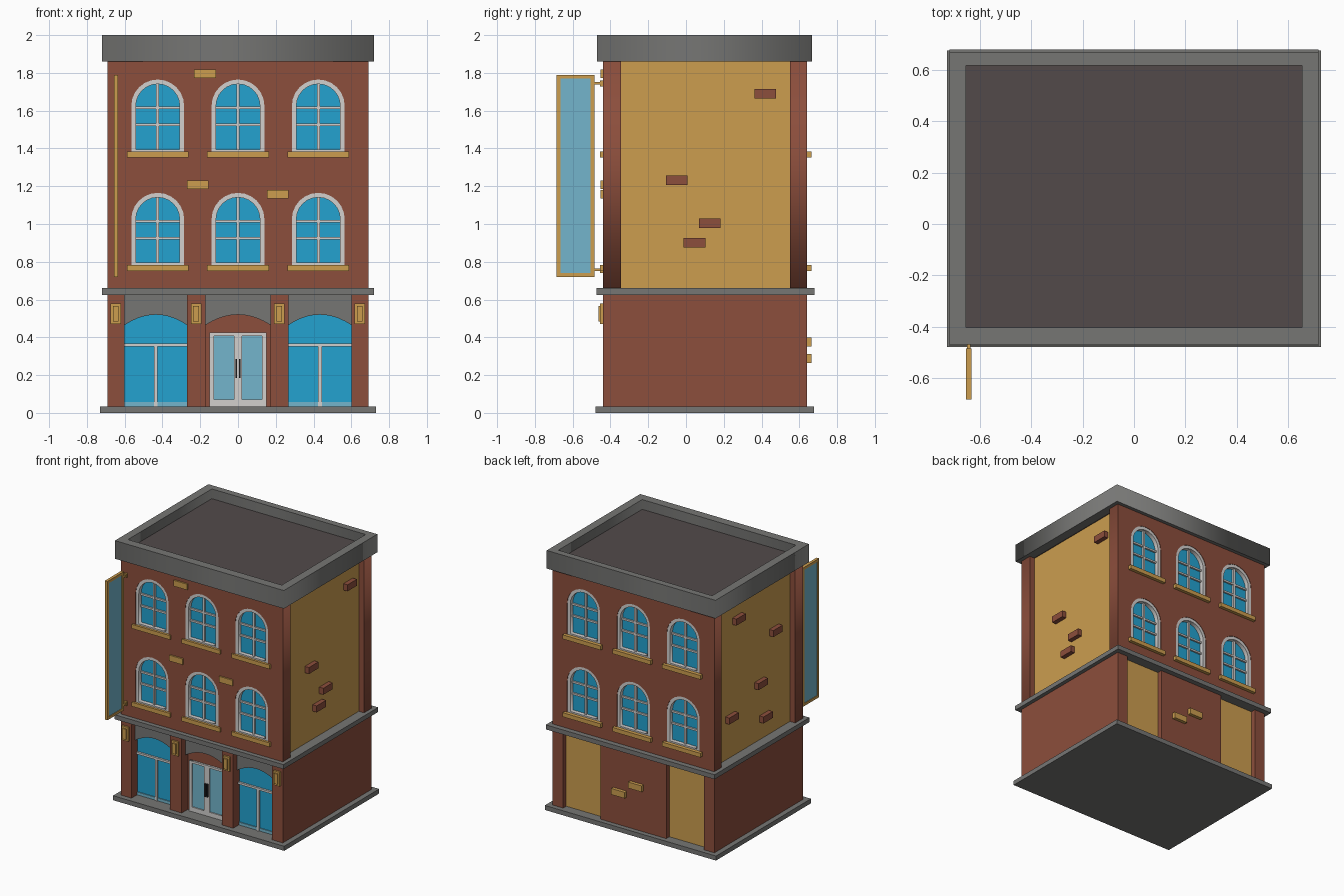
import bpy, math
from mathutils import Matrix

if "Cube" in bpy.data.objects:
    bpy.data.objects.remove(bpy.data.objects["Cube"])


def mat(name, rgb):
    lin = [(c / 255 / 12.92 if c < 11 else ((c / 255 + 0.055) / 1.055) ** 2.4) for c in rgb]
    m = bpy.data.materials.new(name)
    m.diffuse_color = (*lin, 1)
    m.use_nodes = True
    m.node_tree.nodes["Principled BSDF"].inputs["Base Color"].default_value = m.diffuse_color
    return m


BRICK = mat("brick_red", (140, 78, 60))
OCHRE = mat("ochre", (204, 157, 79))
GREY = mat("stone_grey", (118, 118, 116))
ROOF = mat("roof_dark", (82, 74, 74))
GLASS = mat("window_blue", (35, 162, 208))
PALE = mat("pale_glass", (115, 181, 204))
WHITE = mat("frame_white", (210, 208, 206))
DARK = mat("handle_dark", (45, 45, 48))


def add(name, mesh, material):
    mesh.materials.clear()
    mesh.materials.append(material)
    ob = bpy.data.objects.new(name, mesh)
    bpy.context.collection.objects.link(ob)
    return ob


def box(name, x, y, z, material):
    """Box from (min, max) ranges."""
    v = [(a, b, c) for a in x for b in y for c in z]
    f = [(0, 1, 3, 2), (4, 6, 7, 5), (0, 4, 5, 1), (2, 3, 7, 6), (0, 2, 6, 4), (1, 5, 7, 3)]
    me = bpy.data.meshes.new(name)
    me.from_pydata(v, [], f)
    return add(name, me, material)


def block(name, cx, cz, w, h, y, material):
    return box(name, (cx - w / 2, cx + w / 2), y, (cz - h / 2, cz + h / 2), material)


def plate(name, loops, lo, hi, material, upright=True):
    """Flat outline with holes, thickened from lo to hi along y (upright) or z."""
    cu = bpy.data.curves.new(name, 'CURVE')
    cu.dimensions = '2D'
    cu.fill_mode = 'BOTH'
    cu.extrude = abs(hi - lo) / 2
    for pts in loops:
        sp = cu.splines.new('POLY')
        sp.points.add(len(pts) - 1)
        for p, q in zip(sp.points, pts):
            p.co = (*q, 0, 1)
        sp.use_cyclic_u = True
    tmp = bpy.data.objects.new(name + "_tmp", cu)
    me = bpy.data.meshes.new_from_object(tmp)
    bpy.data.objects.remove(tmp)
    bpy.data.curves.remove(cu)
    mid = (lo + hi) / 2
    if upright:
        me.transform(Matrix.Translation((0, mid, 0)) @ Matrix.Rotation(math.pi / 2, 4, 'X'))
    else:
        me.transform(Matrix.Translation((0, 0, mid)))
    return add(name, me, material)


def rect(x0, x1, y0, y1):
    return [(x0, y0), (x1, y0), (x1, y1), (x0, y1)]


def arch(cx, z0, spring, r, n=12):
    """Round-topped window outline."""
    arc = [(cx + r * math.cos(math.pi * i / n), spring + r * math.sin(math.pi * i / n))
           for i in range(n + 1)]
    return [(cx - r, z0), (cx + r, z0)] + arc


FRONT, BACK = -0.44, 0.64
COLS, ROWS = (-0.425, 0, 0.425), (0.78, 1.38)

# Horizontal bands and roof
box("base_slab", (-.73, .73), (-.48, .677), (0, .035), GREY)
box("belt_course", (-.72, .72), (-.475, .68), (.625, .66), GREY)
plate("parapet", [rect(-.72, .72, -.47, .668), rect(-.656, .656, -.403, .618)], 1.86, 2, GREY, False)
box("roof_deck", (-.656, .656), (-.403, .618), (1.86, 1.925), ROOF)

# Upper storeys: recessed side walls between pierced front and back walls
box("upper_side_walls", (-.645, .645), (-.345, .55), (.66, 1.86), OCHRE)
holes = [arch(c, z, z + .245, .14) for c in COLS for z in ROWS]
for side, lo, hi in (("front", FRONT, -.345), ("back", .55, BACK)):
    plate(side + "_upper_wall", [rect(-.69, .69, .66, 1.86)] + holes, lo, hi, BRICK)
    s = 1 if side == "front" else -1
    face = FRONT if s == 1 else BACK

    def depth(a, b):
        return tuple(sorted((face + s * a, face + s * b)))

    for c in COLS:
        for z in ROWS:
            plate(side + "_window_frame", [arch(c, z, z + .245, .14), arch(c, z + .015, z + .245, .116)],
                  *depth(.003, .05), WHITE)
            plate(side + "_window_glass", [arch(c, z, z + .245, .125)], *depth(.035, .05), GLASS)
            block(side + "_window_upright", c, z + .185, .016, .36, depth(.02, .04), WHITE)
            for dz in (.145, .235):
                block(side + "_window_crossbar", c, z + dz, .24, .014, depth(.022, .04), WHITE)
            block(side + "_window_sill", c, z - .012, .326, .032,
                  depth(-.015 if s == 1 else -.025, .03), OCHRE)

# Accent bricks on front, back and recessed sides
for x, z in ((-.175, 1.795), (-.213, 1.208), (.21, 1.158)):
    block("front_accent_brick", x, z, .115, .045, (FRONT - .012, FRONT + .02), OCHRE)
for x, z in ((.115, .287), (-.03, .375)):
    block("back_accent_brick", x, z, .115, .047, (BACK - .02, BACK + .025), OCHRE)
right = ((.42, 1.69), (-.05, 1.232), (.125, 1.005), (.045, .9))
left = ((.30, 1.70), (-.15, 1.44), (.03, 1.10), (.385, .97), (-.03, .82))
for s, spots in ((1, right), (-1, left)):
    for y, z in spots:
        box("side_accent_brick", sorted((s * .63, s * .68)), (y - .057, y + .057),
            (z - .025, z + .025), BRICK)

# Ground storey core, back wall with two recessed panels
Z0, Z1 = .035, .625
box("ground_core", (-.69, .69), (-.345, .597), (Z0, Z1), BRICK)
for x in ((-.69, -.60), (-.28, .28), (.60, .69)):
    box("back_ground_wall", x, (.597, BACK), (Z0, Z1), BRICK)
for x in ((-.60, -.28), (.28, .60)):
    box("back_panel", x, (.59, .602), (Z0, Z1), OCHRE)

# Front piers with lantern plaques
for x0, x1, px in ((-.69, -.60, -.647), (-.27, -.172, -.222), (.172, .267, .218), (.60, .69, .645)):
    box("front_pier", (x0, x1), (FRONT, -.345), (Z0, Z1), BRICK)
    block("plaque", px, .525, .056, .11, (FRONT - .014, FRONT + .01), OCHRE)
    block("plaque_inset", px, .525, .03, .08, (FRONT - .024, FRONT), OCHRE)

# Arched lintels over the three bays
for x0, x1, bay in ((-.60, -.27, "left"), (-.172, .172, "door"), (.267, .60, "right")):
    c, h, n = (x0 + x1) / 2, (x1 - x0) / 2, 10
    arc = [(c + h * (2 * i / n - 1), .465 + .055 * (1 - (2 * i / n - 1) ** 2)) for i in range(n + 1)]
    plate(bay + "_lintel", [arc + [(x1, Z1), (x0, Z1)]], FRONT + .045, -.345, GREY)
    if bay == "door":
        box("door_surround", (x0, x1), (FRONT + .075, -.345), (Z0, .55), BRICK)
        continue
    # Shop window
    box(bay + "_shop_glass", (x0, x1), (FRONT + .075, -.345), (Z0, .55), GLASS)
    box(bay + "_shop_sill", (x0, x1), (FRONT + .068, -.345), (Z0, .057), PALE)
    box(bay + "_shop_transom", (x0, x1), (FRONT + .06, -.345), (.352, .368), WHITE)
    block(bay + "_shop_mullion", c, .195, .02, .32, (FRONT + .062, -.345), WHITE)

# Double door
D = FRONT + .06
plate("door_frame", [rect(-.15, .15, Z0, .425), rect(-.128, -.022, .07, .408),
                     rect(.022, .128, .07, .408)], D, -.36, WHITE)
for s in (-1, 1):
    block("door_glass", s * .075, .239, .112, .345, (D + .009, -.36), PALE)
    block("door_handle", s * .009, .235, .01, .1, (D - .012, D + .005), DARK)

# Projecting sign on two brackets
sx = -.645
for y in ((-.685, -.665), (-.505, -.485)):
    box("sign_frame_side", (sx - .011, sx + .011), y, (.72, 1.79), OCHRE)
for z in ((.72, .74), (1.77, 1.79)):
    box("sign_frame_end", (sx - .011, sx + .011), (-.665, -.505), z, OCHRE)
box("sign_panel", (sx - .006, sx + .006), (-.666, -.504), (.738, 1.772), PALE)
for z in (.757, 1.745):
    box("sign_bracket", (sx - .007, sx + .007), (-.486, -.43), (z - .007, z + .007), OCHRE)
    box("sign_mount", (sx - .011, sx + .011), (-.455, -.43), (z - .016, z + .016), OCHRE)
